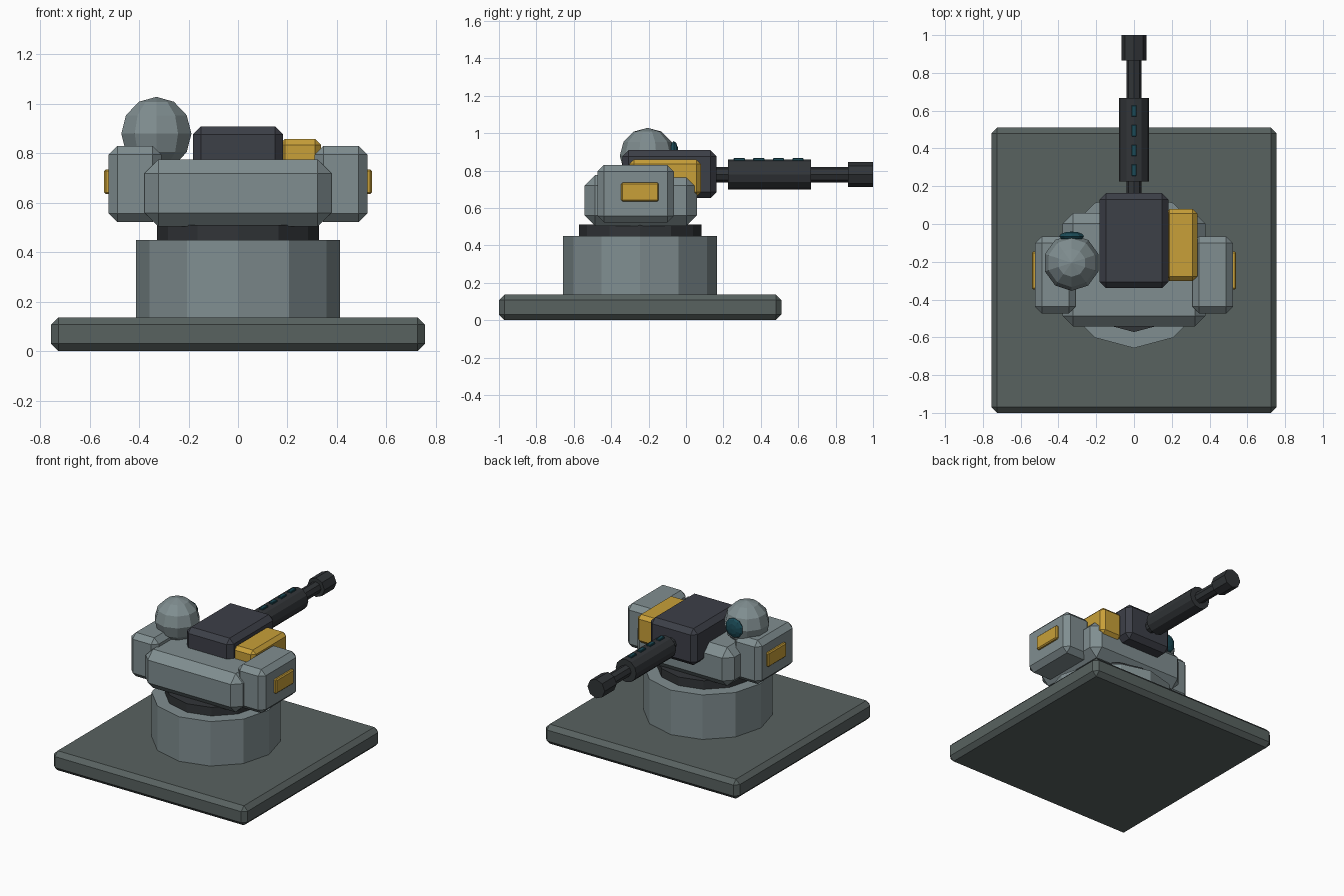
import bpy, bmesh, math
from mathutils import Matrix

if "Cube" in bpy.data.objects:
    bpy.data.objects.remove(bpy.data.objects["Cube"])


def material(name, rgb):
    m = bpy.data.materials.new(name)
    m.diffuse_color = (*rgb, 1)
    m.use_nodes = True
    m.node_tree.nodes["Principled BSDF"].inputs["Base Color"].default_value = m.diffuse_color
    return m


BASE = material("base grey", (0.098, 0.122, 0.117))
ARMOUR = material("armour grey", (0.216, 0.270, 0.280))
HOUSING = material("housing dark", (0.046, 0.050, 0.064))
METAL = material("gun metal", (0.031, 0.035, 0.039))
YELLOW = material("warning yellow", (0.58, 0.35, 0.04))
TEAL = material("lens teal", (0.011, 0.070, 0.095))


def finish(name, bm, mat):
    mesh = bpy.data.meshes.new(name)
    bm.to_mesh(mesh)
    bm.free()
    mesh.materials.append(mat)
    ob = bpy.data.objects.new(name, mesh)
    bpy.context.collection.objects.link(ob)
    return ob


def box(name, x, y, z, mat, bevel=0.0):
    """Chamfered box given by its (min, max) ranges."""
    bm = bmesh.new()
    centre = [(a + b) / 2 for a, b in (x, y, z)]
    size = [b - a for a, b in (x, y, z)]
    bmesh.ops.create_cube(bm, size=1, matrix=Matrix.Translation(centre) @ Matrix.Diagonal((*size, 1)))
    if bevel:
        bmesh.ops.bevel(bm, geom=bm.edges[:], offset=bevel, segments=1, affect='EDGES')
    return finish(name, bm, mat)


def cylinder(name, sides, r, centre, depth, mat, along_y=False):
    bm = bmesh.new()
    m = Matrix.Translation(centre)
    if along_y:
        m = m @ Matrix.Rotation(math.radians(90), 4, 'X')
    bmesh.ops.create_cone(bm, cap_ends=True, segments=sides, radius1=r, radius2=r, depth=depth, matrix=m)
    return finish(name, bm, mat)


def ball(name, segs, rings, centre, radii, mat, turn=None):
    bm = bmesh.new()
    m = Matrix.Translation(centre) @ Matrix.Diagonal((*radii, 1))
    if turn:
        m = m @ Matrix.Rotation(math.radians(turn), 4, 'X')
    bmesh.ops.create_uvsphere(bm, u_segments=segs, v_segments=rings, radius=1, matrix=m)
    return finish(name, bm, mat)


# Base plate, pedestal and turning ring
box("base_plate", (-0.755, 0.755), (-1.0, 0.51), (0, 0.137), BASE, 0.03)
cylinder("pedestal", 12, 0.412, (0, -0.245, 0.29), 0.32, ARMOUR)
cylinder("turning_ring", 12, 0.327, (0, -0.245, 0.475), 0.07, METAL)

# Turret body with side pods and their panels
box("turret_body", (-0.378, 0.378), (-0.542, 0.058), (0.503, 0.775), ARMOUR, 0.056)
for side, s in (("left", -1), ("right", 1)):
    box(side + "_pod", sorted((s * 0.31, s * 0.523)), (-0.473, -0.065), (0.522, 0.83), ARMOUR, 0.035)
    box(side + "_pod_panel", sorted((s * 0.51, s * 0.541)), (-0.347, -0.146), (0.635, 0.735), YELLOW, 0.007)

# Gun housing and ammunition box
box("gun_housing", (-0.182, 0.182), (-0.34, 0.163), (0.652, 0.909), HOUSING, 0.033)
box("ammo_box", (0.165, 0.335), (-0.303, 0.08), (0.66, 0.858), YELLOW, 0.024)

# Barrel, cooling sleeve and muzzle
AXIS = 0.778
cylinder("barrel", 8, 0.041, (0, 0.53, AXIS), 0.84, METAL, True)
cylinder("cooling_sleeve", 12, 0.08, (0, 0.446, AXIS), 0.444, METAL, True)
cylinder("muzzle", 8, 0.067, (0, 0.933, AXIS), 0.134, METAL, True)
for i in range(4):
    y = 0.285 + 0.1045 * i
    box(f"sleeve_slot_{i + 1}", (-0.014, 0.014), (y - 0.03, y + 0.03), (0.845, 0.866), TEAL, 0.003)

# Sensor ball and lens
ball("sensor_ball", 10, 6, (-0.33, -0.205, 0.879), (0.149, 0.149, 0.149), ARMOUR)
ball("sensor_lens", 10, 6, (-0.33, -0.065, 0.888), (0.069, 0.025, 0.069), TEAL, 90)
